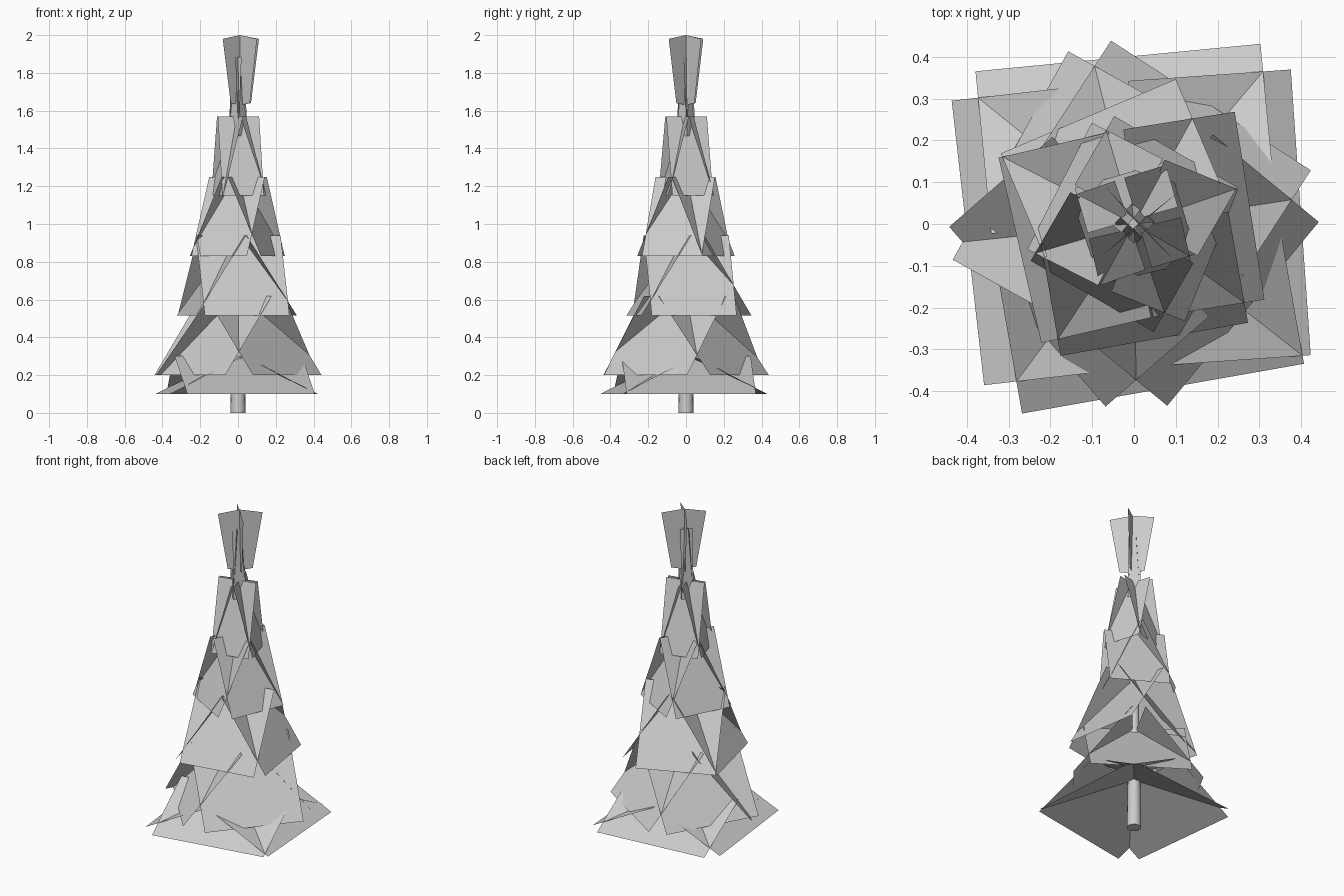
import bpy, bmesh
from math import radians, cos, sin
from mathutils import Vector

if "Cube" in bpy.data.objects:
    bpy.data.objects.remove(bpy.data.objects["Cube"])


def make_object(name, polys):
    bm = bmesh.new()
    for pts in polys:
        bm.faces.new([bm.verts.new(p) for p in pts])
    mesh = bpy.data.meshes.new(name)
    bm.to_mesh(mesh)
    bm.free()
    obj = bpy.data.objects.new(name, mesh)
    bpy.context.collection.objects.link(obj)
    return obj


def branch_card(azimuth, width, radius, z_low, z_high):
    """Rectangle leaning inward so its top edge meets the trunk axis."""
    a = radians(azimuth)
    out = Vector((cos(a), sin(a), 0))
    side = Vector((-sin(a), cos(a), 0)) * width / 2
    low = out * radius + Vector((0, 0, z_low))
    high = out * 0.01 + Vector((0, 0, z_high))
    return [low - side, low + side, high + side, high - side]


# Trunk
bpy.ops.mesh.primitive_cone_add(vertices=16, radius1=0.04, radius2=0.012,
                                depth=1.7, location=(0, 0, 0.85))
trunk = bpy.context.object
trunk.name = "trunk"
bpy.ops.object.shade_smooth_by_angle()

# Branch tiers: width, lower radius, lower z, upper z, azimuths of the four cards
tiers = [
    (0.685, 0.40, 0.10, 0.30, (-80, 4, 95.5, 186.5)),
    (0.57, 0.338, 0.20, 0.62, (-139, -39.5, 57, 151)),
    (0.455, 0.28, 0.515, 0.94, (-80, 9, 113, 193)),
    (0.34, 0.20, 0.83, 1.25, (-120, -22, 60, 153)),
    (0.225, 0.122, 1.15, 1.57, (-77, 17, 106, 199)),
    (0.07, 0.035, 1.465, 1.885, (-133, -40, 52, 140)),
]
for i, (width, radius, z0, z1, angles) in enumerate(tiers):
    make_object(f"branch_tier_{i + 1}",
                [branch_card(a, width, radius, z0, z1) for a in angles])

# Crossed treetop cards, flaring upward
top = []
for angle in (40, -47):
    d = Vector((cos(radians(angle)), sin(radians(angle)), 0))
    c = Vector((0.015, 0, 0))
    mid0, mid1 = c + Vector((0, 0, 1.63)), Vector((0.01, 0, 2.0))
    for s in (-1, 1):
        edge0 = c + d * 0.07 * s + Vector((0, 0, 1.64))
        edge1 = c + d * 0.125 * s + Vector((0, 0, 1.98))
        top.append([mid0, edge0, edge1, mid1])
make_object("treetop", top)
